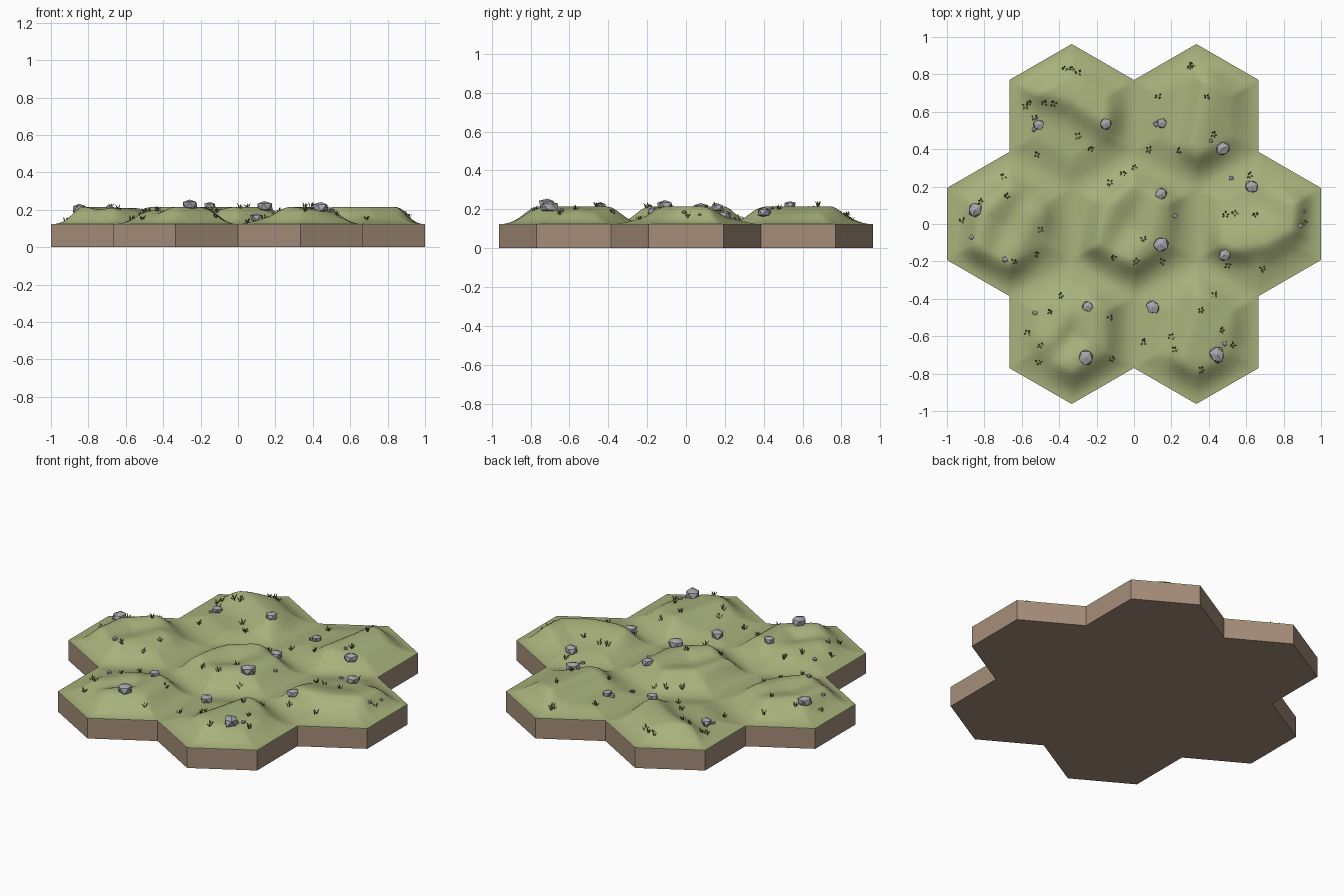
import bpy, bmesh, math, random
from mathutils import Vector, Matrix

if "Cube" in bpy.data.objects:
    bpy.data.objects.remove(bpy.data.objects["Cube"])

random.seed(4)
AP = 1 / 3                      # hex apothem
R = AP * 2 / math.sqrt(3)       # hex circumradius
BASE, LIP, RISE = 0.118, 0.123, 0.092


def material(name, rgb):
    m = bpy.data.materials.new(name)
    m.diffuse_color = (*rgb, 1)
    m.use_nodes = True
    m.node_tree.nodes["Principled BSDF"].inputs["Base Color"].default_value = m.diffuse_color
    return m


GRASS = material("meadow green", (0.39, 0.44, 0.20))
EARTH = material("earth brown", (0.38, 0.27, 0.195))
STONE = material("stone grey", (0.38, 0.38, 0.41))
DARK = material("dark grass", (0.13, 0.16, 0.045))
LIGHT = material("light grass", (0.36, 0.40, 0.10))


def finish(bm, name, *mats, smooth=False):
    me = bpy.data.meshes.new(name)
    bm.to_mesh(me)
    bm.free()
    ob = bpy.data.objects.new(name, me)
    bpy.context.collection.objects.link(ob)
    for m in mats:
        me.materials.append(m)
    if smooth:
        bpy.ops.object.select_all(action='DESELECT')
        bpy.context.view_layer.objects.active = ob
        ob.select_set(True)
        bpy.ops.object.shade_smooth_by_angle(angle=math.radians(50))
    return ob


# Tile centres: one in the middle and six around it
TILES = [Vector((0, 0))]
TILES += [Vector((math.cos(k * math.pi / 3), math.sin(k * math.pi / 3))) * 2 * AP
          for k in range(6)]

# Ridge lines: height, width left of the line, width right of it, path
RIDGES = [
    (1.0, 0.08, 0.12, [(-0.21, -0.12), (-0.13, 0.09), (-0.02, 0.19)]),
    (1.0, 0.12, 0.12, [(-0.02, -0.18), (0.09, -0.08), (0.13, 0.12)]),
    (1.0, 0.08, 0.12, [(-0.83, -0.14), (-0.80, 0.05), (-0.68, 0.17)]),
    (0.9, 0.11, 0.11, [(-0.67, -0.19), (-0.60, -0.09), (-0.55, 0.04)]),
    (1.0, 0.16, 0.09, [(-0.48, 0.72), (-0.32, 0.66), (-0.17, 0.56)]),
    (1.0, 0.08, 0.17, [(0.33, 0.43), (0.36, 0.58), (0.39, 0.74)]),
    (1.0, 0.17, 0.08, [(0.51, -0.13), (0.70, -0.10), (0.84, -0.02), (0.87, 0.08)]),
    (1.0, 0.09, 0.16, [(0.28, -0.70), (0.32, -0.55), (0.35, -0.42)]),
    (0.6, 0.12, 0.12, [(0.40, -0.70), (0.46, -0.56)]),
    (1.0, 0.09, 0.14, [(-0.33, -0.74), (-0.22, -0.64), (-0.21, -0.45)]),
    (0.7, 0.11, 0.09, [(-0.45, -0.62), (-0.36, -0.49)]),
]


def ridge_value(p, ridge):
    top, wl, wr, path = ridge
    best, side = 9.0, 0.0
    for a, b in zip(path, path[1:]):
        a, d = Vector(a), Vector(b) - Vector(a)
        t = min(1, max(0, (p - a).dot(d) / d.length_squared))
        v = p - a - d * t
        if v.length < best:
            best = v.length
            side = (d.x * v.y - d.y * v.x) / (d.length * best + 1e-9)
    w = (wl + wr) / 2 + side * (wl - wr) / 2
    return top * math.exp(-(best / w) ** 2)


def height(x, y):
    p = Vector((x, y))
    c = min(TILES, key=lambda t: (t - p).length)
    q = p - c
    reach = max(abs(q.x * math.cos(k * math.pi / 3) + q.y * math.sin(k * math.pi / 3))
                for k in range(3))
    s = min(1, max(0, (AP - reach) / 0.16))
    s = s * s * (3 - 2 * s)
    g = 0.30
    for r in RIDGES:
        if (Vector(r[3][0]) - p).length < 0.75:
            g = 1 - (1 - g) * (1 - ridge_value(p, r))   # soft union
    return LIP + RISE * s * min(1, g)


def corners(c):
    return [c + Vector((math.cos(a), math.sin(a))) * R
            for a in (math.pi / 6 + k * math.pi / 3 for k in range(6))]


# Earth slab: seven joined hexagons extruded upward
bm = bmesh.new()
for c in TILES:
    bm.faces.new([bm.verts.new((p.x, p.y, 0)) for p in corners(c)])
bmesh.ops.remove_doubles(bm, verts=bm.verts, dist=1e-4)
ext = bmesh.ops.extrude_face_region(bm, geom=bm.faces[:], use_keep_orig=True)
bmesh.ops.translate(bm, vec=(0, 0, BASE),
                    verts=[v for v in ext["geom"] if isinstance(v, bmesh.types.BMVert)])
bmesh.ops.recalc_face_normals(bm, faces=bm.faces)
finish(bm, "earth_slab", EARTH)

# Grassy ground: triangular lattice on each tile, raised by the ridges
N = 22
bm = bmesh.new()
for c in TILES:
    cs = corners(c)
    for k in range(6):
        u, v = (cs[k] - c) / N, (cs[(k + 1) % 6] - c) / N
        grid = {}
        for i in range(N + 1):
            for j in range(N + 1 - i):
                p = c + u * i + v * j
                grid[i, j] = bm.verts.new((p.x, p.y, height(p.x, p.y)))
        for i in range(N):
            for j in range(N - i):
                bm.faces.new((grid[i, j], grid[i + 1, j], grid[i, j + 1]))
                if i + j < N - 1:
                    bm.faces.new((grid[i + 1, j], grid[i + 1, j + 1], grid[i, j + 1]))
bmesh.ops.remove_doubles(bm, verts=bm.verts, dist=1e-4)
rim = [e for e in bm.edges if e.is_boundary]
ext = bmesh.ops.extrude_edge_only(bm, edges=rim)
for v in ext["geom"]:
    if isinstance(v, bmesh.types.BMVert):
        v.co.z = BASE
bmesh.ops.recalc_face_normals(bm, faces=bm.faces)
finish(bm, "grassy_ground", GRASS, smooth=True)

# Stones: x, y, radius
ROCKS = [
    (-0.51, 0.53, .032), (-0.15, 0.535, .032), (0.15, 0.54, .028), (0.475, 0.405, .042),
    (0.63, 0.20, .038), (-0.85, 0.075, .042), (0.145, 0.16, .034), (0.14, -0.11, .045),
    (0.485, -0.165, .036), (-0.25, -0.44, .032), (0.10, -0.445, .038), (-0.26, -0.715, .042),
    (0.445, -0.70, .045), (-0.535, 0.505, .014), (-0.69, -0.19, .016), (-0.87, -0.07, .014),
    (0.22, 0.045, .014), (0.52, 0.245, .014), (0.89, -0.01, .014), (0.91, 0.07, .010),
    (0.41, 0.445, .013), (0.12, 0.535, .018), (-0.53, -0.475, .014), (0.485, -0.64, .014),
]
bm = bmesh.new()
for x, y, r in ROCKS:
    turn = Matrix.Rotation(random.uniform(0, 6.28), 4, 'Z')
    at = Matrix.Translation((x, y, height(x, y) + r * 0.35))
    new = bmesh.ops.create_icosphere(bm, subdivisions=1, radius=r)["verts"]
    for v in new:
        v.co *= random.uniform(0.85, 1.15)
        v.co.z = max(-0.6 * r, min(0.65 * r, v.co.z * 0.8))
    bmesh.ops.transform(bm, matrix=at @ turn, verts=new)
finish(bm, "stones", STONE)

# Grass tufts, grouped by back, middle and front rows
BACK = [(-.37, .83), (-.30, .81), (-.33, .83), (-.58, .63), (-.56, .65), (-.48, .65),
        (-.43, .64), (-.30, .47), (-.23, .40), (-.52, .37), (-.53, .57), (.30, .84),
        (.31, .85), (.13, .68), (.39, .68), (.13, .53), (.08, .40), (.24, .39), (.43, .48)]
MIDDLE = [(0, .30), (-.06, .27), (-.13, .22), (.62, .26), (-.70, .25), (-.68, .15),
          (-.92, .02), (-.82, .12), (-.50, -.03), (-.52, -.16), (-.64, -.20), (-.11, -.18),
          (.01, -.20), (.15, -.20), (.05, -.08), (.49, .05), (.54, .06), (.65, .05),
          (.69, -.24), (.50, -.22), (.91, .01)]
FRONT = [(-.39, -.38), (-.45, -.47), (-.57, -.58), (-.50, -.65), (-.51, -.74), (-.12, -.72),
         (-.13, -.50), (.20, -.60), (.22, -.67), (.05, -.63), (.47, -.57), (.43, -.38),
         (.36, -.46), (.36, -.78), (.53, -.65)]
bm = bmesh.new()
for n, (x, y) in enumerate(BACK + MIDDLE + FRONT):
    for k in range(5):
        a = k * 1.26 + random.uniform(-0.5, 0.5)
        out, across = Vector((math.cos(a), math.sin(a), 0)), Vector((-math.sin(a), math.cos(a), 0))
        foot = Vector((x, y, 0)) + out * random.uniform(0.002, 0.010)
        foot.z = height(foot.x, foot.y) - 0.002
        tall = random.uniform(0.014, 0.030)
        mid = foot + out * 0.005 + Vector((0, 0, tall * 0.6))
        tip = foot + out * 0.013 + Vector((0, 0, tall))
        pts = [foot - across * .002, foot + across * .002, mid + across * .004, tip,
               mid - across * .004]
        f = bm.faces.new([bm.verts.new(p) for p in pts])
        f.material_index = 1 if n % 4 == 3 else 0
finish(bm, "grass_tufts", DARK, LIGHT)
